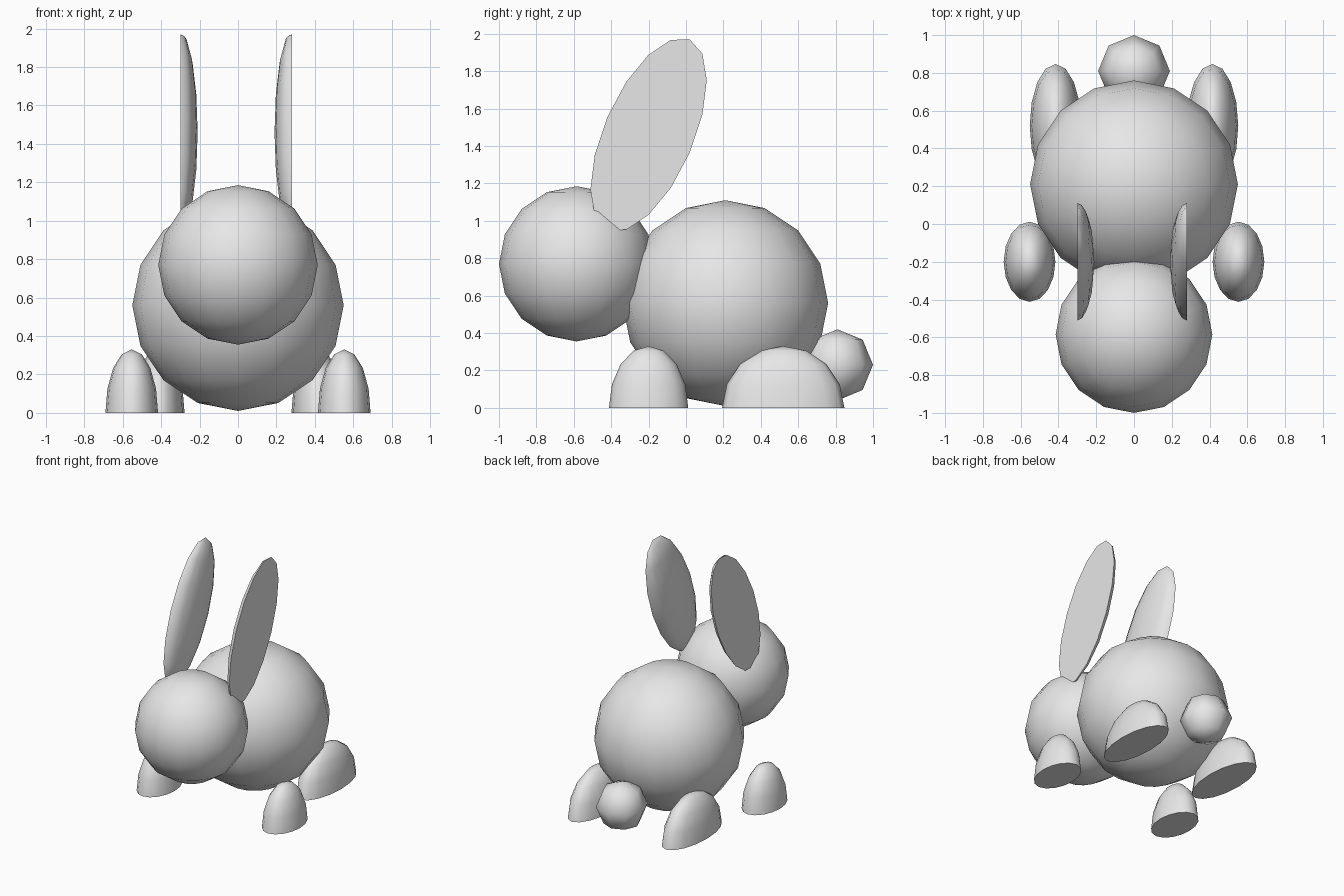
import bpy
import bmesh
import math
from mathutils import Matrix, Vector

cube = bpy.data.objects.get("Cube")
if cube:
    bpy.data.objects.remove(cube, do_unlink=True)

grey = bpy.data.materials.new("plain_grey")
grey.use_nodes = True
grey.diffuse_color = (0.8, 0.8, 0.8, 1)
grey.node_tree.nodes["Principled BSDF"].inputs["Base Color"].default_value = (0.8, 0.8, 0.8, 1)


def ellipsoid(name, centre, radii, tilt=0.0, segments=16, keep=None):
    """Ellipsoid tilted about x; keep = direction of the half to keep, capped flat."""
    bm = bmesh.new()
    bmesh.ops.create_uvsphere(bm, u_segments=segments, v_segments=segments // 2, radius=1)
    if keep:
        side = Vector(keep)
        lost = [v for v in bm.verts if v.co.dot(side) < -0.001]
        bmesh.ops.delete(bm, geom=lost, context="VERTS")
        rim = [e for e in bm.edges if e.is_boundary]
        bmesh.ops.contextual_create(bm, geom=rim)
    bm.transform(Matrix.Rotation(tilt, 4, "X") @ Matrix.Diagonal((*radii, 1)))
    bmesh.ops.recalc_face_normals(bm, faces=bm.faces)
    mesh = bpy.data.meshes.new(name)
    bm.to_mesh(mesh)
    bm.free()
    mesh.materials.append(grey)
    obj = bpy.data.objects.new(name, mesh)
    obj.location = centre
    bpy.context.collection.objects.link(obj)
    # Smooth curved surfaces, crisp rim around flat caps
    bpy.ops.object.select_all(action="DESELECT")
    obj.select_set(True)
    bpy.context.view_layer.objects.active = obj
    bpy.ops.object.shade_smooth_by_angle(angle=math.radians(50))
    return obj


# Body, head and coarser round tail
ellipsoid("body", (0, 0.21, 0.56), (0.55, 0.55, 0.55))
ellipsoid("head", (0, -0.585, 0.77), (0.415, 0.415, 0.415))
ellipsoid("tail", (0, 0.81, 0.23), (0.19, 0.19, 0.19), segments=8)

# Feet with flat soles, and ears with flat outer faces
for side, s, ear_x in (("left", 1, 0.28), ("right", -1, -0.30)):
    ellipsoid(side + "_front_foot", (s * 0.553, -0.2, 0), (0.137, 0.212, 0.33), keep=(0, 0, 1))
    ellipsoid(side + "_back_foot", (s * 0.415, 0.52, 0), (0.137, 0.327, 0.33), keep=(0, 0, 1))
    ellipsoid(side + "_ear", (ear_x, -0.2, 1.46), (0.09, 0.24, 0.555),
              tilt=math.radians(-23.3), keep=(-s, 0, 0))
